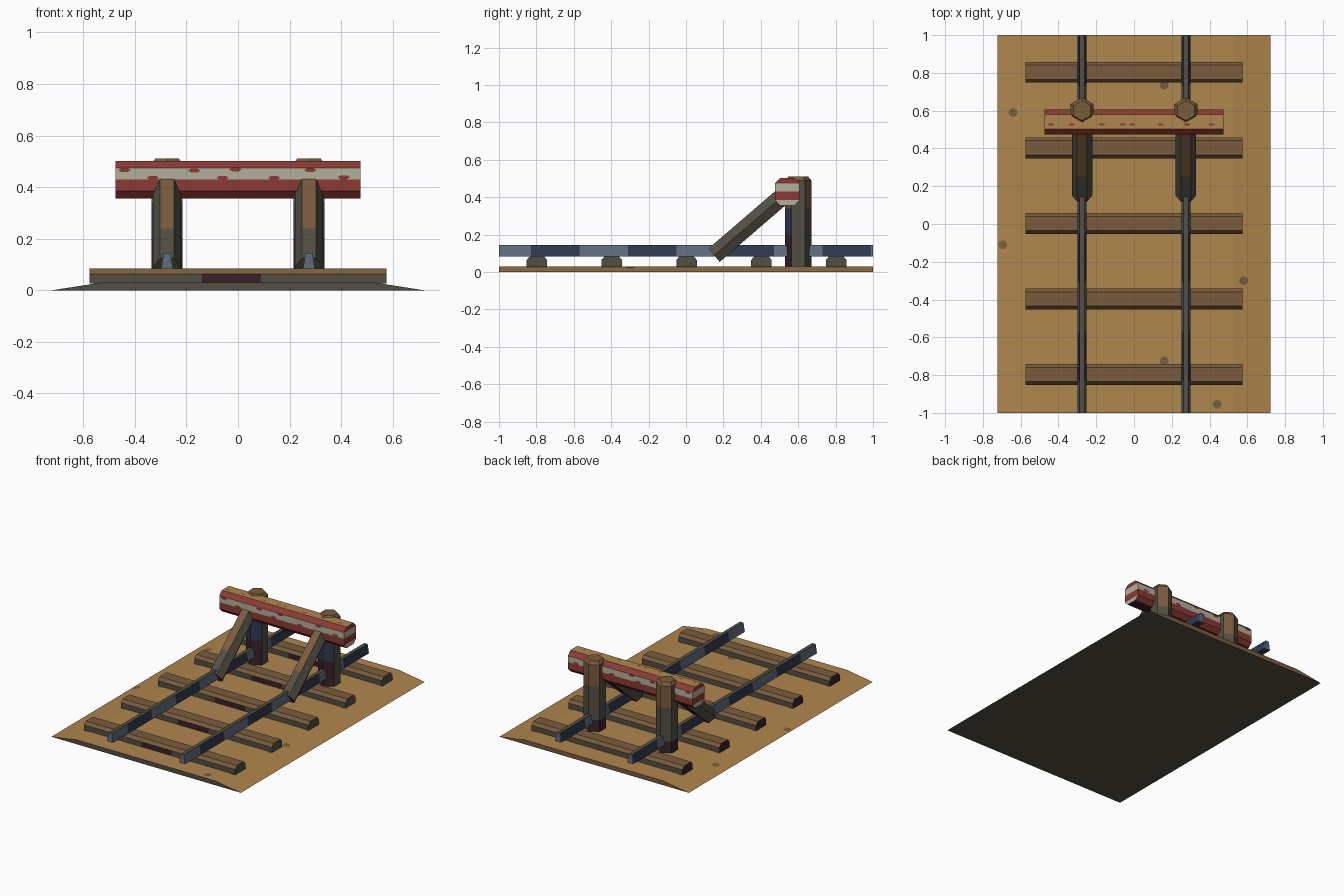
import bpy
import bmesh
import math
from mathutils import Vector

cube = bpy.data.objects.get("Cube")
if cube:
    bpy.data.objects.remove(cube, do_unlink=True)

X, Y, Z = Vector((1, 0, 0)), Vector((0, 1, 0)), Vector((0, 0, 1))

# Colours
PALETTE = {
    "tan": "AF864D", "brown": "7A5C3D", "olive": "524F43", "maroon": "38212B",
    "navy": "303850", "slate": "5F6C7C", "red": "8C3A33", "cream": "B2B09A",
}


def make_material(name, code):
    srgb = [int(code[i:i + 2], 16) / 255 for i in (0, 2, 4)]
    rgba = [((c + 0.055) / 1.055) ** 2.4 for c in srgb] + [1]
    mat = bpy.data.materials.new(name)
    mat.use_nodes = True
    mat.diffuse_color = rgba
    shader = next(n for n in mat.node_tree.nodes if n.type == "BSDF_PRINCIPLED")
    shader.inputs["Base Color"].default_value = rgba
    shader.inputs["Roughness"].default_value = 0.9
    return mat


MATERIALS = [make_material(n, c) for n, c in PALETTE.items()]
INDEX = {n: i for i, n in enumerate(PALETTE)}


def finish(name, bm, colour):
    """Turn a bmesh into an object; colour(centre, normal) names each face's colour."""
    bmesh.ops.recalc_face_normals(bm, faces=bm.faces)
    bm.normal_update()
    for face in bm.faces:
        face.material_index = INDEX[colour(face.calc_center_median(), face.normal)]
    mesh = bpy.data.meshes.new(name)
    bm.to_mesh(mesh)
    bm.free()
    for mat in MATERIALS:
        mesh.materials.append(mat)
    obj = bpy.data.objects.new(name, mesh)
    bpy.context.collection.objects.link(obj)
    return obj


def prism(name, profile, u, v, stations, colour, cuts=()):
    """Loft a profile through (centre, scale) stations, then split it along planes."""
    bm = bmesh.new()
    rings = [[bm.verts.new(c + (u * a + v * b) * s) for a, b in profile] for c, s in stations]
    n = len(profile)
    for low, high in zip(rings, rings[1:]):
        for i in range(n):
            j = (i + 1) % n
            bm.faces.new((low[i], low[j], high[j], high[i]))
    bm.faces.new(rings[0])
    bm.faces.new(rings[-1])
    for point, normal in cuts:
        bmesh.ops.bisect_plane(bm, geom=bm.verts[:] + bm.edges[:] + bm.faces[:],
                               plane_co=point, plane_no=normal)
    return finish(name, bm, colour)


def ngon(sides, radius, turn=0):
    return [(radius * math.cos(turn + math.tau * i / sides),
             radius * math.sin(turn + math.tau * i / sides)) for i in range(sides)]


def box_profile(half_low, half_high, low, mid, high):
    """Upright section with straight sides and bevelled shoulders."""
    return [(-half_low, low), (half_low, low), (half_low, mid),
            (half_high, high), (-half_high, high), (-half_low, mid)]


# Ballast bed
EDGE, CREST, BED = 0.722, 0.53, 0.03


def bed_height(x):
    return BED * min(1, (EDGE - abs(x)) / (EDGE - CREST))


def bed_colour(c, n):
    if n.z > 0.5:
        return "tan"
    return "brown" if n.y > 0.5 else "olive"


prism("ballast_bed", [(-EDGE, 0), (EDGE, 0), (CREST, BED), (-CREST, BED)], X, Z,
      [(-Y, 1), (Y, 1)], bed_colour)

# Pebble spots on the bed
bm = bmesh.new()
for sx, sy in ((-0.64, 0.59), (0.16, 0.735), (0.58, -0.3), (0.16, -0.725), (0.44, -0.955), (-0.695, -0.11)):
    bm.faces.new([bm.verts.new((sx + a, sy + b, bed_height(sx + a) + 0.002))
                  for a, b in ngon(8, 0.024)])
finish("pebble_spots", bm, lambda c, n: "brown")


# Sleepers
def sleeper_colour(c, n):
    if n.z > 0.3:
        return "brown"
    if n.x < -0.5 or (n.y < -0.5 and -0.15 < c.x < 0.1 and c.z < 0.062):
        return "maroon"
    return "olive"


for k in range(5):
    y = 0.803 - 0.4 * k
    prism(f"sleeper_{k + 1}", box_profile(0.055, 0.038, 0.027, 0.064, 0.085), Y, Z,
          [(X * -0.575 + Y * y, 1), (X * 0.575 + Y * y, 1)], sleeper_colour,
          [(X * -0.14, X), (X * 0.09, X)])


# Rails with worn patches along the sides
def rail_colour(c, n):
    if n.z > 0.7:
        return "olive"
    if abs(n.y) > 0.5:
        return "slate"
    return "slate" if int((c.y + 1.09) / 0.26) % 2 == 0 else "navy"


rail_cuts = [(Y * (-1.09 + 0.26 * i), Y) for i in range(1, 9)]


# Posts
def post_colour(c, n):
    if n.z > 0.3:
        return "brown"
    if n.y < -0.3:
        return "maroon" if c.z < 0.2 else "navy" if c.z < 0.34 else "brown"
    if c.z < 0.11 and n.x < -0.3:
        return "maroon"
    return "brown" if c.z > 0.34 and n.y > 0.3 else "olive"


# Braces
foot, head = Vector((0, 0.15, 0.09)), Vector((0, 0.53, 0.417))
along = (head - foot).normalized()
upward = X.cross(along)


def brace_colour(c, n):
    if n.dot(upward) > 0.8 and c.z > 0.19:
        return "brown"
    return "maroon" if n.dot(upward) < -0.8 else "olive"


for side, x in (("right", -0.275), ("left", 0.275)):
    at = X * x
    prism(f"{side}_rail", [(-0.023, 0.084), (0.023, 0.084), (0.013, 0.145), (-0.013, 0.145)],
          X, Z, [(at - Y, 1), (at + Y, 1)], rail_colour, rail_cuts)
    base = at + Y * 0.6
    prism(f"{side}_post", ngon(6, 0.07, math.pi / 2), X, Y,
          [(base + Z * 0.028, 1), (base + Z * 0.49, 1), (base + Z * 0.511, 0.75)],
          post_colour, [(Z * h, Z) for h in (0.11, 0.2, 0.34)])
    prism(f"{side}_brace", ngon(6, 0.054), X, upward, [(at + foot, 1), (at + head, 1)],
          brace_colour, [(foot.lerp(head, 0.35), along)])


# Buffer beam with painted bands
def beam_colour(c, n):
    if abs(n.x) > 0.5:
        return "red" if c.z > 0.475 or 0.385 < c.z < 0.43 else "cream"
    if n.z > 0.9:
        return "tan"
    if n.z < -0.9:
        return "maroon"
    return "cream" if 0.43 < c.z < 0.475 else "red"


HY, HZ, FY, FZ = 0.066, 0.073, 0.038, 0.045
octagon = [(-FY, -HZ), (FY, -HZ), (HY, -FZ), (HY, FZ), (FY, HZ), (-FY, HZ), (-HY, FZ), (-HY, -FZ)]
centre = Y * 0.541 + Z * 0.429
prism("buffer_beam", octagon, Y, Z, [(centre - X * 0.475, 1), (centre + X * 0.475, 1)],
      beam_colour, [(Z * h, Z) for h in (0.3845, 0.43, 0.4735)])

# Chipped paint on the beam faces and top
bm = bmesh.new()
chips = ((-0.44, 0.466), (-0.33, 0.436), (-0.17, 0.464), (-0.06, 0.436), (-0.01, 0.468),
         (0.14, 0.436), (0.28, 0.466), (0.41, 0.438))
for cx, cz in chips:
    outline = ngon(6, 1)
    for wall in (centre.y - HY - 0.002, centre.y + HY + 0.002):
        bm.faces.new([bm.verts.new((cx + 0.024 * a, wall, cz + 0.009 * b)) for a, b in outline])
    bm.faces.new([bm.verts.new((cx + 0.018 * a, centre.y - 0.014 + 0.006 * b,
                                centre.z + HZ + 0.002)) for a, b in outline])
finish("paint_chips", bm, lambda c, n: "red")
